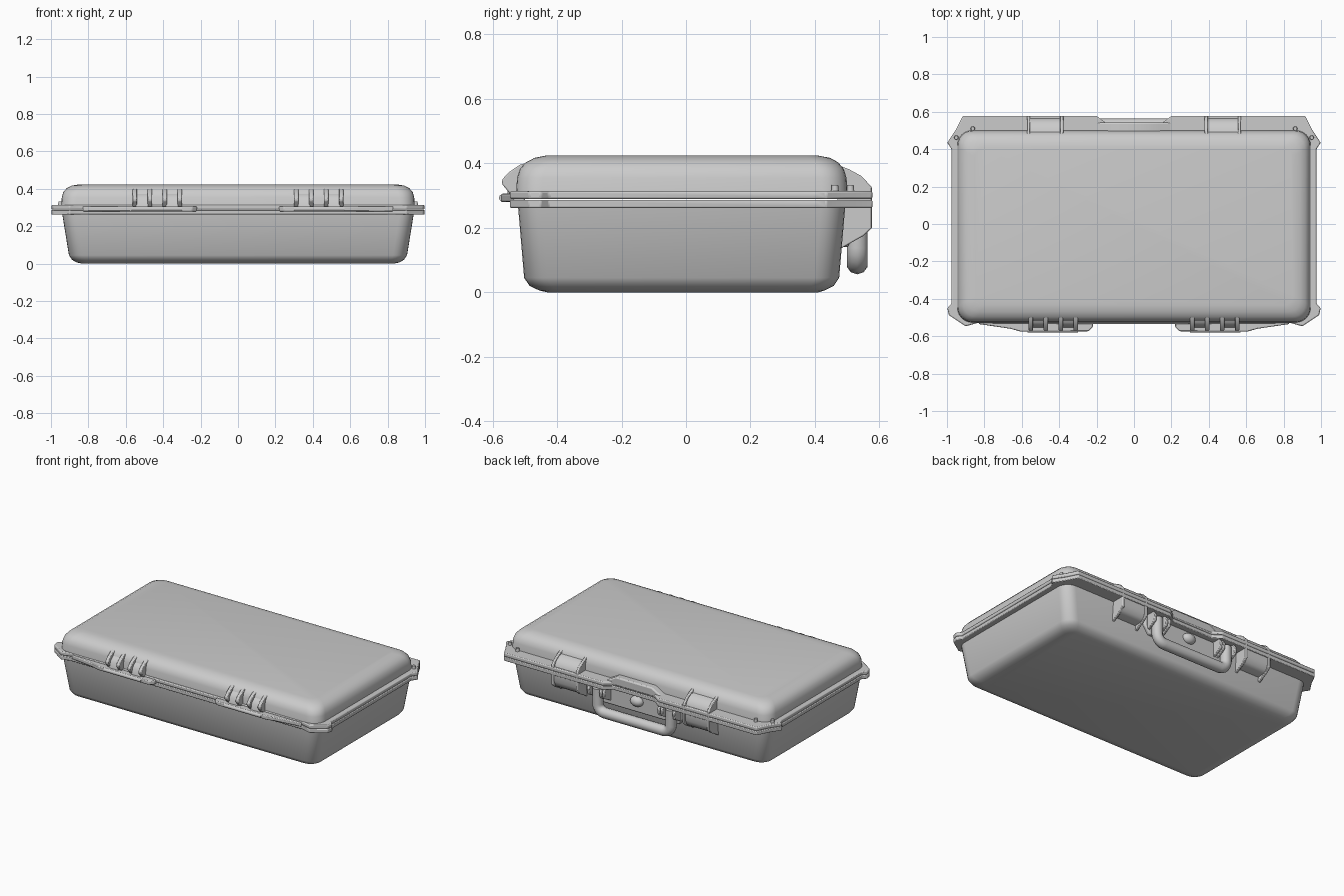
import bpy, bmesh, math
from mathutils import Vector

cube = bpy.data.objects.get("Cube")
if cube:
    bpy.data.objects.remove(cube, do_unlink=True)

grey = bpy.data.materials.new("moulded grey")
grey.use_nodes = True
COLOUR = (0.6, 0.6, 0.6, 1)
grey.diffuse_color = COLOUR
grey.node_tree.nodes["Principled BSDF"].inputs["Base Color"].default_value = COLOUR


def finish(name, bm, angle=35, bevel=0):
    bmesh.ops.recalc_face_normals(bm, faces=bm.faces)
    mesh = bpy.data.meshes.new(name)
    bm.to_mesh(mesh)
    bm.free()
    mesh.materials.append(grey)
    ob = bpy.data.objects.new(name, mesh)
    bpy.context.collection.objects.link(ob)
    if bevel:
        mod = ob.modifiers.new("soft edges", "BEVEL")
        mod.width, mod.segments = bevel, 2
        mod.limit_method = "ANGLE"
    bpy.ops.object.select_all(action="DESELECT")
    ob.select_set(True)
    bpy.context.view_layer.objects.active = ob
    bpy.ops.object.shade_smooth_by_angle(angle=math.radians(angle))
    return ob


def loft(name, rings, steps=6):
    """Stack rounded rectangles: (z, half width, front y, back y, corner radius)."""
    bm = bmesh.new()
    loops = []
    for z, hx, y0, y1, r in rings:
        loop = []
        corners = [(hx - r, y1 - r), (r - hx, y1 - r), (r - hx, y0 + r), (hx - r, y0 + r)]
        for q, (cx, cy) in enumerate(corners):
            for i in range(steps + 1):
                a = math.pi / 2 * (q + i / steps)
                loop.append(bm.verts.new((cx + r * math.cos(a), cy + r * math.sin(a), z)))
        loops.append(loop)
    for a, b in zip(loops, loops[1:]):
        n = len(a)
        for i in range(n):
            bm.faces.new((a[i], a[(i + 1) % n], b[(i + 1) % n], b[i]))
    bm.faces.new(loops[0])
    bm.faces.new(loops[-1])
    return finish(name, bm, 40)


def extrude(name, points, axis, start, end, bevel=0.0, angle=35):
    """Extrude a flat outline along x, y or z."""
    place = {"x": lambda p, d: (d, p[0], p[1]),
             "y": lambda p, d: (p[0], d, p[1]),
             "z": lambda p, d: (p[0], p[1], d)}[axis]
    bm = bmesh.new()
    face = bm.faces.new([bm.verts.new(place(p, start)) for p in points])
    out = bmesh.ops.extrude_face_region(bm, geom=[face])
    move = Vector(place((0, 0), end - start))
    verts = [v for v in out["geom"] if isinstance(v, bmesh.types.BMVert)]
    bmesh.ops.translate(bm, vec=move, verts=verts)
    return finish(name, bm, angle, bevel)


def mirrored(half):
    return half + [(-x, y) for x, y in reversed(half)]


def side(s, a, b):
    return sorted((s * a, s * b))


# Tub and lid shells
loft("tub", [
    (0.0, 0.83, -0.43, 0.41, 0.05),
    (0.006, 0.86, -0.455, 0.43, 0.06),
    (0.02, 0.887, -0.485, 0.458, 0.07),
    (0.045, 0.904, -0.502, 0.475, 0.075),
    (0.28, 0.942, -0.522, 0.495, 0.075)])
loft("lid", [
    (0.29, 0.946, -0.528, 0.502, 0.08),
    (0.355, 0.942, -0.524, 0.498, 0.08),
    (0.383, 0.934, -0.515, 0.489, 0.08),
    (0.403, 0.916, -0.497, 0.472, 0.075),
    (0.417, 0.889, -0.47, 0.447, 0.065),
    (0.424, 0.85, -0.435, 0.41, 0.05)])

# Rims where the halves meet, notched at the back above the handle
rim = mirrored([
    (0.15, 0.54), (0.2, 0.578), (0.915, 0.578), (0.955, 0.5), (0.998, 0.435),
    (0.975, 0.4), (0.975, -0.425), (0.998, -0.45), (0.99, -0.487),
    (0.9, -0.547), (0.84, -0.53), (0.2, -0.535)])
extrude("lower_rim", rim, "z", 0.262, 0.287, 0.004)
extrude("upper_rim", rim, "z", 0.289, 0.314, 0.006)

# Arched lip and recessed panel behind the handle
extrude("lid_lip", mirrored([(0.13, 0.35), (0.2, 0.312), (0.36, 0.312), (0.36, 0.295)]),
        "y", 0.48, 0.542, 0.008)
extrude("handle_panel", mirrored([(0.34, 0.265), (0.34, 0.19), (0.3, 0.14)]),
        "y", 0.46, 0.505, 0.008)

# Pressure valve knob
bm = bmesh.new()
bmesh.ops.create_uvsphere(bm, u_segments=20, v_segments=12, radius=0.045)
bmesh.ops.scale(bm, vec=(1, 0.75, 0.75), verts=bm.verts)
bmesh.ops.translate(bm, vec=(0, 0.505, 0.215), verts=bm.verts)
finish("valve_knob", bm)

# Carrying handle
curve = bpy.data.curves.new("handle", "CURVE")
curve.dimensions = "3D"
curve.bevel_depth = 0.034
curve.bevel_resolution = 3
curve.use_fill_caps = True
path = [(-0.265, 0.245)]
for cx, start in ((-0.215, math.pi), (0.215, 1.5 * math.pi)):
    for i in range(6):
        a = start + math.pi / 2 * i / 5
        path.append((cx + 0.05 * math.cos(a), 0.14 + 0.05 * math.sin(a)))
path.append((0.265, 0.245))
spline = curve.splines.new("POLY")
spline.points.add(len(path) - 1)
for p, (x, z) in zip(spline.points, path):
    p.co = (x, 0.531, z, 1)
temp = bpy.data.objects.new("handle_path", curve)
bm = bmesh.new()
bpy.context.collection.objects.link(temp)
tube = bpy.data.meshes.new_from_object(temp.evaluated_get(bpy.context.evaluated_depsgraph_get()))
bm.from_mesh(tube)
bpy.data.objects.remove(temp, do_unlink=True)
bpy.data.meshes.remove(tube)
finish("handle", bm, 50)

lug = [(0.47, 0.265), (0.555, 0.265), (0.572, 0.24), (0.565, 0.2), (0.54, 0.185), (0.47, 0.15)]
guard = [(0.47, 0.395), (0.505, 0.382), (0.545, 0.36), (0.577, 0.325), (0.577, 0.2),
         (0.55, 0.175), (0.47, 0.13)]
plate = [(0.47, 0.375), (0.515, 0.368), (0.545, 0.35), (0.562, 0.325), (0.572, 0.285),
         (0.57, 0.22), (0.555, 0.185), (0.535, 0.172), (0.47, 0.165)]
knuckle = [(-0.47, 0.408), (-0.515, 0.396), (-0.55, 0.372), (-0.57, 0.35), (-0.57, 0.335),
           (-0.545, 0.305), (-0.47, 0.3)]
web = [(-0.47, 0.39), (-0.525, 0.37), (-0.548, 0.345), (-0.555, 0.3), (-0.47, 0.3)]
shelf = [(0.22, -0.5), (0.22, -0.55), (0.245, -0.574), (0.61, -0.574), (0.66, -0.56),
         (0.83, -0.535), (0.83, -0.5)]

for s, label in ((1, "left"), (-1, "right")):
    # Latch with its two guard ribs
    extrude(f"{label}_latch", plate, "x", *side(s, 0.395, 0.555))
    for i, x in enumerate((0.378, 0.555)):
        extrude(f"{label}_latch_guard_{i + 1}", guard, "x", *side(s, x, x + 0.018), 0.004)
    # Lugs holding the handle
    for i, x in enumerate((0.19, 0.212, 0.3)):
        extrude(f"{label}_handle_lug_{i + 1}", lug, "x", *side(s, x, x + 0.018), 0.004)
    # Hinge: shelf, pin, web and knuckles
    extrude(f"{label}_hinge_shelf", [(s * x, y) for x, y in shelf], "z", 0.28, 0.306, 0.005)
    pin = [(-0.568 + 0.012 * math.cos(a), 0.293 + 0.012 * math.sin(a))
           for a in (math.tau * i / 10 for i in range(10))]
    extrude(f"{label}_hinge_pin", pin, "x", *side(s, 0.3, 0.57), 0, 40)
    for i, x in enumerate((0.3, 0.38, 0.46, 0.54)):
        extrude(f"{label}_hinge_knuckle_{i + 1}", knuckle, "x", *side(s, x, x + 0.023), 0.004)
    for i, x in enumerate((0.32, 0.48)):
        extrude(f"{label}_hinge_web_{i + 1}", web, "x", *side(s, x, x + 0.065))
    # Alignment pegs on the back corners
    for i, (x, y) in enumerate(((0.862, 0.51), (0.95, 0.462))):
        bm = bmesh.new()
        bmesh.ops.create_cone(bm, cap_ends=True, segments=12, radius1=0.013,
                              radius2=0.01, depth=0.03)
        bmesh.ops.translate(bm, vec=(s * x, y, 0.318), verts=bm.verts)
        finish(f"{label}_corner_peg_{i + 1}", bm)
